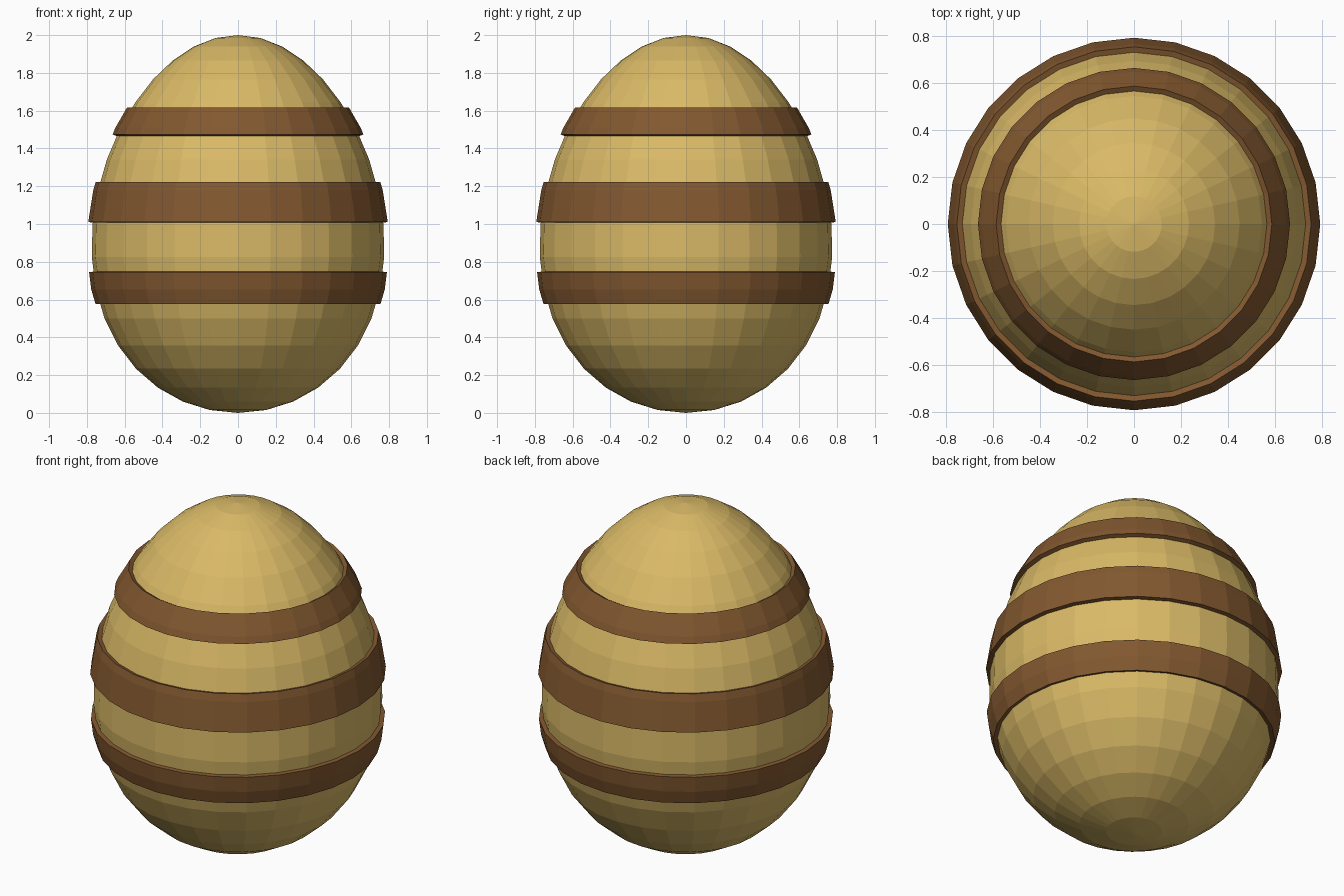
import bpy, bmesh
from mathutils import Vector

cube = bpy.data.objects.get("Cube")
if cube:
    bpy.data.objects.remove(cube)


def make_material(name, rgb):
    mat = bpy.data.materials.new(name)
    mat.use_nodes = True
    color = (*rgb, 1.0)
    mat.diffuse_color = color
    mat.node_tree.nodes["Principled BSDF"].inputs["Base Color"].default_value = color
    return mat


def egg_bmesh():
    """Faceted sphere standing on the ground, narrowed towards the top."""
    bm = bmesh.new()
    bmesh.ops.create_uvsphere(bm, u_segments=28, v_segments=18, radius=1.0)
    for v in bm.verts:
        width = 0.77 - 0.092 * v.co.z
        v.co = Vector((v.co.x * width, v.co.y * width, v.co.z + 1.0))
    return bm


def add_object(name, bm, mat):
    mesh = bpy.data.meshes.new(name)
    bm.to_mesh(mesh)
    bm.free()
    mesh.materials.append(mat)
    obj = bpy.data.objects.new(name, mesh)
    bpy.context.collection.objects.link(obj)
    return obj


def trim(bm, z, normal):
    """Cut away everything on the side of height z that the normal points to."""
    geom = bm.verts[:] + bm.edges[:] + bm.faces[:]
    bmesh.ops.bisect_plane(bm, geom=geom, dist=1e-5, plane_co=(0, 0, z),
                           plane_no=(0, 0, normal), clear_outer=True)


shell_gold = make_material("shell_gold", (0.70, 0.49, 0.135))
band_brown = make_material("band_brown", (0.225, 0.098, 0.029))

# Egg body
add_object("egg_shell", egg_bmesh(), shell_gold)

# Raised bands: slices of the egg surface, thickened outwards
bands = {
    "lower_band": (0.583, 0.748),
    "middle_band": (1.007, 1.215),
    "upper_band": (1.465, 1.606),
}
for name, (bottom, top) in bands.items():
    bm = egg_bmesh()
    trim(bm, top, 1)
    trim(bm, bottom, -1)
    band = add_object(name, bm, band_brown)
    solid = band.modifiers.new("thickness", 'SOLIDIFY')
    solid.thickness = 0.04
    solid.offset = 0.2
    solid.use_even_offset = True
